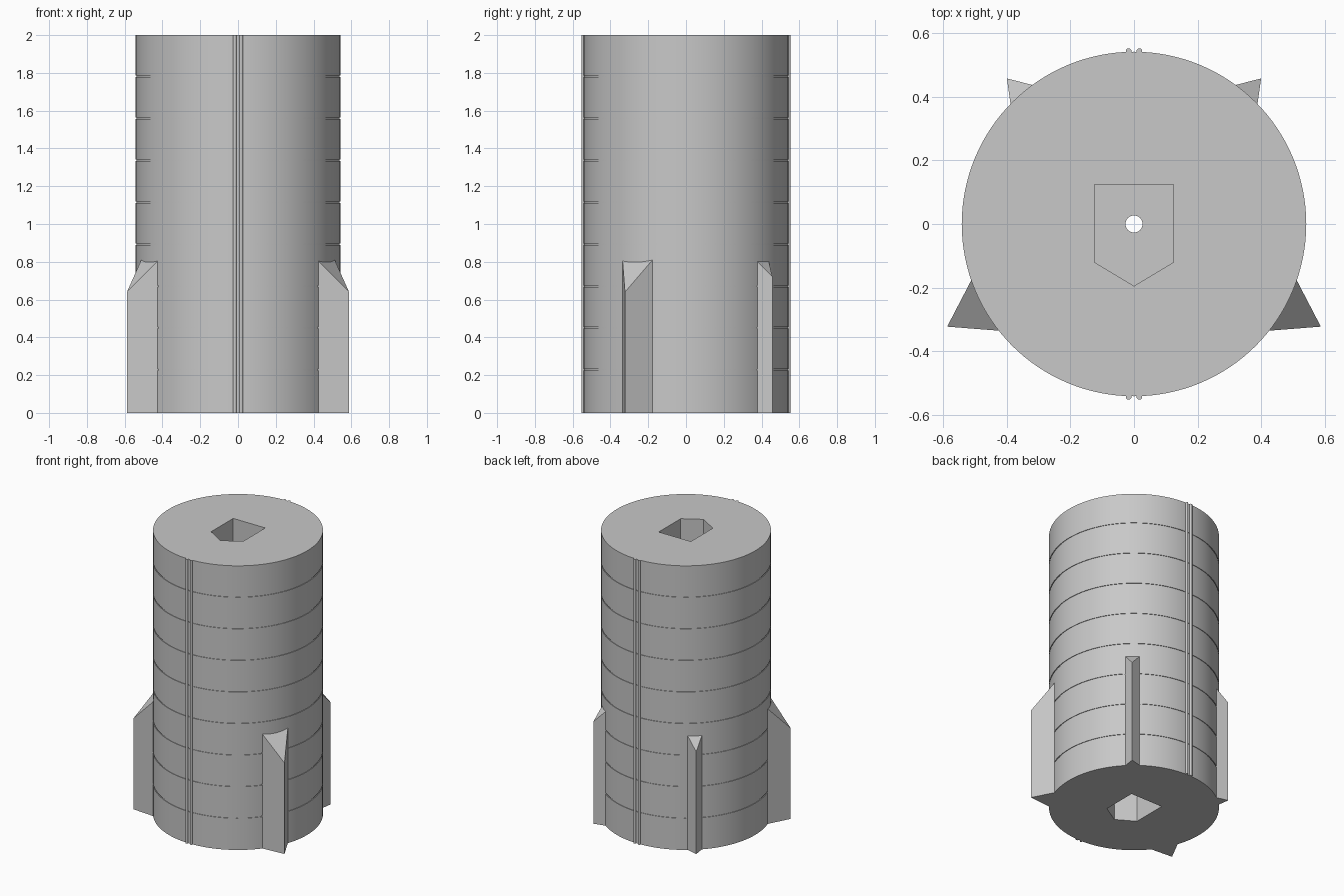
import bpy
import bmesh
import math

R, H = 0.542, 2.0
SEGMENTS = 128

default = bpy.data.objects.get("Cube")
if default:
    bpy.data.objects.remove(default, do_unlink=True)

grey = bpy.data.materials.new("plain_grey")
grey.use_nodes = True
colour = (0.58, 0.58, 0.58, 1)
grey.diffuse_color = colour
grey.node_tree.nodes["Principled BSDF"].inputs["Base Color"].default_value = colour


def make_object(name, bm):
    bmesh.ops.recalc_face_normals(bm, faces=bm.faces)
    mesh = bpy.data.meshes.new(name)
    bm.to_mesh(mesh)
    bm.free()
    mesh.materials.append(grey)
    obj = bpy.data.objects.new(name, mesh)
    bpy.context.collection.objects.link(obj)
    return obj


def circle(radius, cx=0, cy=0, count=SEGMENTS):
    return [(cx + radius * math.cos(2 * math.pi * i / count),
             cy + radius * math.sin(2 * math.pi * i / count)) for i in range(count)]


def stack(name, rings):
    """Closed solid through rings of equal point count."""
    bm = bmesh.new()
    loops = [[bm.verts.new(p) for p in ring] for ring in rings]
    n = len(loops[0])
    for low, high in zip(loops, loops[1:]):
        for i in range(n):
            j = (i + 1) % n
            bm.faces.new((low[i], low[j], high[j], high[i]))
    bm.faces.new(loops[0][::-1])
    bm.faces.new(loops[-1])
    return make_object(name, bm)


def prism(name, outline, z0, z1):
    return stack(name, [[(x, y, z) for x, y in outline] for z in (z0, z1)])


def smooth(obj):
    bpy.ops.object.select_all(action='DESELECT')
    obj.select_set(True)
    bpy.context.view_layer.objects.active = obj
    bpy.ops.object.shade_smooth_by_angle(angle=math.radians(30))


# Cylinder with eight hairline grooves
profile = [(R, 0)]
for k in range(1, 9):
    z, half, depth = k * H / 9 + 0.005, 0.004, 0.004
    profile += [(R, z - half), (R - depth, z - half), (R - depth, z + half), (R, z + half)]
profile.append((R, H))
body = stack("body", [[(x, y, z) for x, y in circle(r)] for r, z in profile])

# Five-sided pockets in both ends joined by a narrow bore
pentagon = [(-0.125, 0.125), (-0.125, -0.12), (0, -0.195), (0.125, -0.12), (0.125, 0.125)]
POCKET = 0.4
cutters = [
    prism("top_pocket_cutter", pentagon, H - POCKET, H + 0.1),
    prism("bottom_pocket_cutter", pentagon, -0.1, POCKET),
    prism("bore_cutter", circle(0.027, count=32), -0.2, H + 0.2),
]
for cutter in cutters:
    cut = body.modifiers.new(cutter.name, 'BOOLEAN')
    cut.operation = 'DIFFERENCE'
    cut.solver = 'EXACT'
    cut.object = cutter
bpy.context.view_layer.objects.active = body
for cutter in cutters:
    bpy.ops.object.modifier_apply(modifier=cutter.name)
    bpy.data.objects.remove(cutter, do_unlink=True)
smooth(body)

# Paired thin beads down the front and back
for end, sy in (("front", -1), ("back", 1)):
    for side, sx in (("left", 1), ("right", -1)):
        bead = prism(f"{end}_{side}_bead", circle(0.009, sx * 0.017, sy * 0.544, 16), 0, H)
        smooth(bead)


# Triangular fins whose tops slope down to the outer edge
def fin(name, base_a, base_b, tip, base_top, tip_top, sx):
    outline = (base_a, tip, base_b)
    heights = (base_top, tip_top, base_top)
    stack(name, [[(sx * x, y, 0) for x, y in outline],
                 [(sx * x, y, z) for (x, y), z in zip(outline, heights)]])


for side, sx in (("left", 1), ("right", -1)):
    fin(f"front_{side}_fin", (0.42, -0.336), (0.512, -0.177), (0.588, -0.323), 0.81, 0.64, sx)
    fin(f"back_{side}_fin", (0.318, 0.437), (0.388, 0.375), (0.4, 0.458), 0.805, 0.72, sx)
